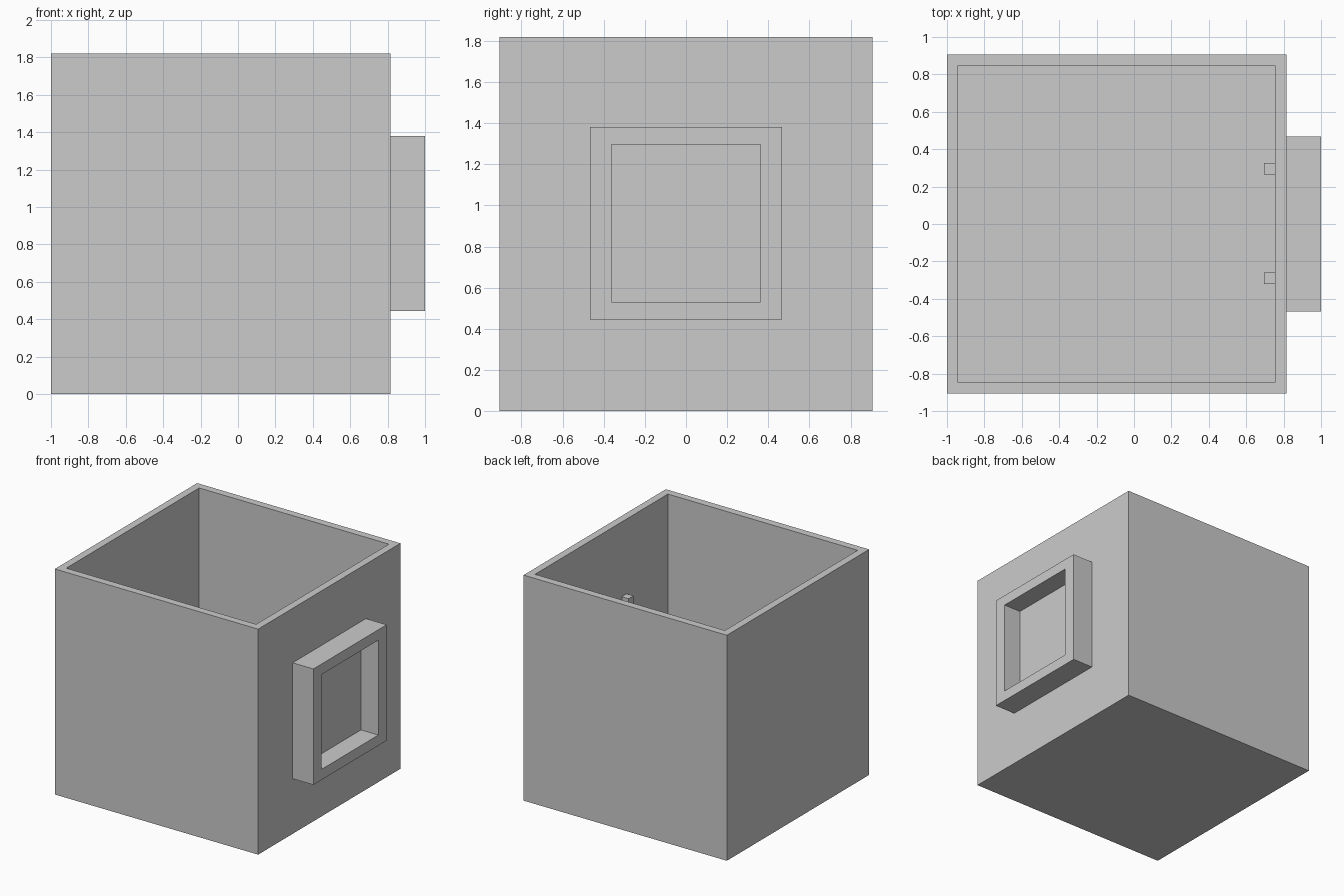
import bpy
import bmesh

if "Cube" in bpy.data.objects:
    bpy.data.objects.remove(bpy.data.objects["Cube"])


def box(bm, lo, hi):
    """Add an axis-aligned box and return its six faces."""
    verts = bmesh.ops.create_cube(bm, size=1)["verts"]
    for v in verts:
        for i in range(3):
            v.co[i] = hi[i] if v.co[i] > 0 else lo[i]
    return list({f for v in verts for f in v.link_faces})


def recess(bm, faces, direction, lo, hi, axes, depth):
    """Inset the face pointing along direction to a rectangle, then sink it."""
    bm.normal_update()
    axis = max(range(3), key=lambda i: abs(direction[i]))
    face = max(faces, key=lambda f: f.normal[axis] * direction[axis])
    bmesh.ops.inset_region(bm, faces=[face], thickness=0.02)
    for v in face.verts:
        mid = face.calc_center_median().copy()
        for a, l, h in zip(axes, lo, hi):
            v.co[a] = h if v.co[a] > mid[a] else l
    inner = bmesh.ops.extrude_discrete_faces(bm, faces=[face])["faces"][0]
    for v in inner.verts:
        v.co[axis] -= direction[axis] * depth


def finish(bm, name):
    bmesh.ops.recalc_face_normals(bm, faces=bm.faces)
    mesh = bpy.data.meshes.new(name)
    bm.to_mesh(mesh)
    bm.free()
    bpy.context.collection.objects.link(bpy.data.objects.new(name, mesh))


# Open-topped container with thin walls and floor
bm = bmesh.new()
faces = box(bm, (-1, -0.907, 0), (0.815, 0.907, 1.82))
recess(bm, faces, (0, 0, 1), (-0.94, -0.847), (0.755, 0.847), (0, 1), 1.76)
finish(bm, "container")

# Raised window frame with a recessed panel on the right wall
bm = bmesh.new()
faces = box(bm, (0.815, -0.467, 0.445), (1, 0.467, 1.38))
recess(bm, faces, (1, 0, 0), (-0.362, 0.53), (0.362, 1.295), (1, 2), 0.155)
finish(bm, "window_frame")

# Small square pegs on the inside of the same wall
for side, y in (("front", -0.29), ("back", 0.295)):
    for level, z in (("lower", 0.64), ("upper", 1.185)):
        bm = bmesh.new()
        box(bm, (0.695, y - 0.031, z - 0.031), (0.755, y + 0.031, z + 0.031))
        finish(bm, f"peg_{side}_{level}")
